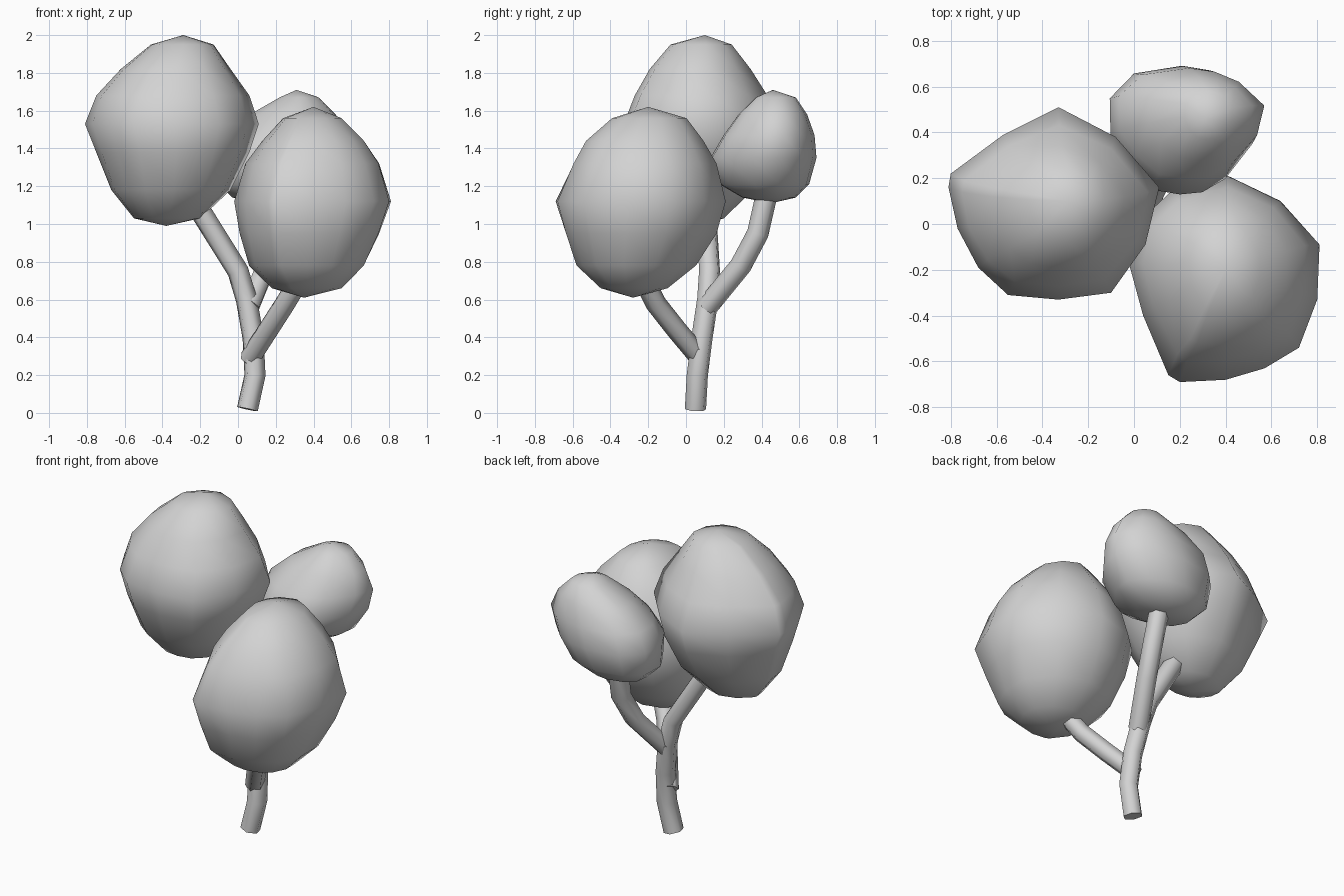
import bpy, bmesh, math

default_cube = bpy.data.objects.get("Cube")
if default_cube:
    bpy.data.objects.remove(default_cube, do_unlink=True)

# Single flat colour
GREY = (0.65, 0.65, 0.65, 1)
grey = bpy.data.materials.new("light grey")
grey.use_nodes = True
grey.diffuse_color = GREY
grey.node_tree.nodes["Principled BSDF"].inputs["Base Color"].default_value = GREY


def select_only(obj):
    bpy.ops.object.select_all(action="DESELECT")
    obj.select_set(True)
    bpy.context.view_layer.objects.active = obj


def finish(obj):
    """Smooth shading that keeps cap edges and strong creases sharp."""
    select_only(obj)
    bpy.ops.object.shade_smooth_by_angle(angle=math.radians(66))


def crown(name, outline, bottom, rings, top):
    """Loft a plan outline through rings of (z, x min, x max, y min, y max).
    The section grows rounder away from the middle ring."""
    xs, ys = zip(*outline)
    spans = [((x - min(xs)) / (max(xs) - min(xs)),
              (y - min(ys)) / (max(ys) - min(ys))) for x, y in outline]
    middle = (len(rings) - 1) / 2
    bm = bmesh.new()
    loops = []
    for k, (z, x0, x1, y0, y1) in enumerate(rings):
        blend = 0.7 * abs(k - middle) / middle
        loop = []
        for u, v in spans:
            angle = math.atan2(v - 0.5, u - 0.5)
            u += blend * (0.5 + 0.51 * math.cos(angle) - u)
            v += blend * (0.5 + 0.51 * math.sin(angle) - v)
            loop.append(bm.verts.new((x0 + u * (x1 - x0), y0 + v * (y1 - y0), z)))
        loops.append(loop)
    count = len(spans)
    for low, high in zip(loops, loops[1:]):
        for i in range(count):
            j = (i + 1) % count
            bm.faces.new((low[i], low[j], high[j], high[i]))
    for tip, loop in ((bottom, loops[0]), (top, loops[-1])):
        point = bm.verts.new(tip)
        for i in range(count):
            bm.faces.new((point, loop[i], loop[(i + 1) % count]))
    bmesh.ops.recalc_face_normals(bm, faces=bm.faces)
    mesh = bpy.data.meshes.new(name)
    bm.to_mesh(mesh)
    bm.free()
    mesh.materials.append(grey)
    obj = bpy.data.objects.new(name, mesh)
    bpy.context.collection.objects.link(obj)
    finish(obj)


def branch(name, radius, path):
    """Six-sided capped tube along a path."""
    curve = bpy.data.curves.new(name, "CURVE")
    curve.dimensions = "3D"
    curve.bevel_depth = radius
    curve.bevel_resolution = 1
    curve.use_fill_caps = True
    spline = curve.splines.new("POLY")
    spline.points.add(len(path) - 1)
    for point, co in zip(spline.points, path):
        point.co = (*co, 1)
    curve.materials.append(grey)
    obj = bpy.data.objects.new(name, curve)
    bpy.context.collection.objects.link(obj)
    select_only(obj)
    bpy.ops.object.convert(target="MESH")
    finish(bpy.context.object)


# Trunk with its tall branch, then the two side branches
branch("trunk", 0.058, [(.05, .05, .02), (.09, .06, .2), (.08, .085, .4), (.045, .115, .6),
                        (0, .125, .75), (-.2, .105, 1.07), (-.24, .1, 1.15)])
branch("front_branch", 0.055, [(.06, .08, .285), (.16, -.05, .44),
                               (.25, -.16, .58), (.31, -.21, .68)])
branch("back_branch", 0.058, [(.06, .11, .56), (.15, .29, .78),
                              (.18, .38, .95), (.17, .43, 1.17)])

# Tall crown
crown("tall_crown",
      [(-.33, .51), (-.08, .38), (.11, .16), (.05, -.09), (-.1, -.3), (-.33, -.33),
       (-.55, -.31), (-.68, -.19), (-.77, -.02), (-.81, .16), (-.8, .22), (-.57, .39)],
      (-.38, .05, .99),
      [(1.03, -.55, -.2, -.07, .2), (1.18, -.67, -.04, -.21, .35),
       (1.38, -.75, .06, -.3, .46), (1.53, -.81, .11, -.33, .51),
       (1.68, -.75, .06, -.27, .43), (1.82, -.62, -.04, -.19, .34),
       (1.95, -.46, -.13, -.08, .24)],
      (-.29, .1, 2))

# Front crown
crown("front_crown",
      [(.41, .21), (.64, .1), (.81, -.09), (.8, -.33), (.72, -.54), (.57, -.63), (.4, -.68),
       (.2, -.69), (.15, -.66), (.04, -.4), (-.02, -.18), (.03, .02), (.16, .14)],
      (.35, -.28, .61),
      [(.66, .18, .55, -.45, -.1), (.78, .06, .67, -.58, .05),
       (.95, .01, .75, -.64, .16), (1.12, -.02, .81, -.69, .21),
       (1.32, .04, .75, -.6, .16), (1.44, .13, .67, -.53, .09),
       (1.56, .24, .55, -.39, 0)],
      (.4, -.2, 1.62))

# Small back crown, leaning upward toward +x
crown("back_crown",
      [(0, .66), (.22, .69), (.34, .67), (.45, .62), (.57, .5), (.53, .35), (.41, .2),
       (.31, .14), (.21, .13), (.08, .15), (-.02, .25), (-.1, .38), (-.11, .55)],
      (.14, .45, 1.11),
      [(1.14, -.03, .33, .3, .58), (1.21, -.1, .46, .18, .65),
       (1.35, -.11, .55, .13, .69), (1.47, -.07, .57, .2, .68),
       (1.58, .06, .52, .28, .64), (1.67, .22, .43, .37, .58)],
      (.31, .46, 1.71))
